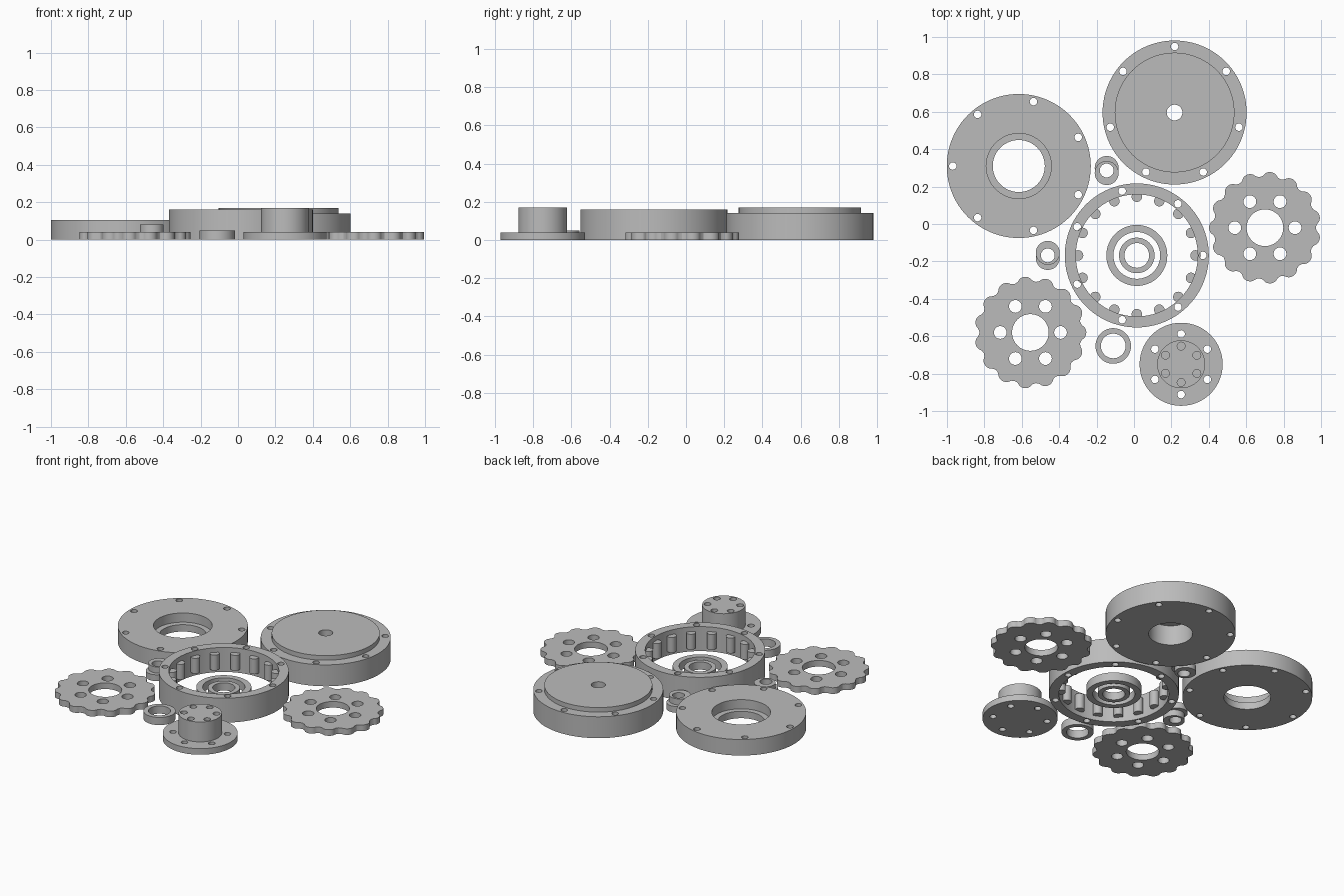
import bpy, bmesh, math
from math import cos, sin, pi, radians

if "Cube" in bpy.data.objects:
    bpy.data.objects.remove(bpy.data.objects["Cube"])

steel = bpy.data.materials.new("grey_steel")
steel.diffuse_color = (0.5, 0.5, 0.5, 1)
steel.use_nodes = True
steel.node_tree.nodes["Principled BSDF"].inputs["Base Color"].default_value = steel.diffuse_color


def make(name, bm, loc):
    """Turn a bmesh into a smooth-sided object."""
    bmesh.ops.recalc_face_normals(bm, faces=bm.faces)
    me = bpy.data.meshes.new(name)
    bm.to_mesh(me)
    bm.free()
    me.materials.append(steel)
    ob = bpy.data.objects.new(name, me)
    ob.location = (loc[0], loc[1], 0)
    bpy.context.collection.objects.link(ob)
    finish(me)
    return ob


def finish(me):
    for p in me.polygons:
        p.use_smooth = True
    me.set_sharp_from_angle(angle=radians(30))


def prism(bm, outline, z0, z1):
    """Extrude a flat outline from z0 to z1."""
    lo = [bm.verts.new((x, y, z0)) for x, y in outline]
    hi = [bm.verts.new((x, y, z1)) for x, y in outline]
    n = len(outline)
    bm.faces.new(lo[::-1])
    bm.faces.new(hi)
    for i in range(n):
        j = (i + 1) % n
        bm.faces.new((lo[i], lo[j], hi[j], hi[i]))


def circle(r, cx=0, cy=0, n=32):
    return [(cx + r * cos(2 * pi * i / n), cy + r * sin(2 * pi * i / n)) for i in range(n)]


def ring_of(count, radius, start=0):
    """Points spaced evenly on a circle, start in degrees."""
    return [(radius * cos(radians(start) + 2 * pi * k / count),
             radius * sin(radians(start) + 2 * pi * k / count)) for k in range(count)]


def lathe(name, profile, loc, n=96):
    """Revolve a closed (radius, height) profile about z."""
    bm = bmesh.new()
    rows = [[bm.verts.new((r * cos(2 * pi * i / n), r * sin(2 * pi * i / n), z))
             for i in range(n)] for r, z in profile]
    for k in range(len(profile)):
        m = (k + 1) % len(profile)
        if profile[k][0] == 0 and profile[m][0] == 0:
            continue
        for i in range(n):
            j = (i + 1) % n
            bm.faces.new((rows[k][i], rows[k][j], rows[m][j], rows[m][i]))
    bmesh.ops.remove_doubles(bm, verts=bm.verts, dist=1e-5)
    return make(name, bm, loc)


def combine(ob, cylinders, op='DIFFERENCE'):
    """Cut or add upright cylinders given as (x, y, radius, z0, z1)."""
    bm = bmesh.new()
    for x, y, r, z0, z1 in cylinders:
        prism(bm, circle(r, x, y, 64 if r > 0.05 else 32), z0, z1)
    tool = make("cutter", bm, ob.location)
    tool.hide_render = True
    mod = ob.modifiers.new("bool", 'BOOLEAN')
    mod.operation, mod.object, mod.solver = op, tool, 'EXACT'
    bpy.context.view_layer.update()
    dg = bpy.context.evaluated_depsgraph_get()
    me = bpy.data.meshes.new_from_object(ob.evaluated_get(dg))
    ob.modifiers.clear()
    ob.data = me
    finish(me)
    bpy.data.objects.remove(tool)


def bolt_holes(ob, count, radius, start, r=0.02, z0=-0.1, z1=0.3):
    combine(ob, [(x, y, r, z0, z1) for x, y in ring_of(count, radius, start)])


def tube(name, r_out, r_in, h, loc):
    return lathe(name, [(r_in, 0), (r_out, 0), (r_out, h), (r_in, h)], loc)


# end cover with stepped bearing seat
cover = lathe("end_cover", [(0.139, 0), (0.385, 0), (0.385, 0.105), (0.174, 0.105),
                            (0.174, 0.045), (0.139, 0.045)], (-0.616, 0.31))
bolt_holes(cover, 7, 0.353, 180)

# input cover with raised face and a pocket underneath
plate = lathe("input_cover", [(0.042, 0.17), (0.32, 0.17), (0.32, 0.14), (0.385, 0.14),
                              (0.385, 0), (0.13, 0), (0.13, 0.13), (0.042, 0.13)], (0.217, 0.596))
bolt_holes(plate, 7, 0.353, 90)

# ring housing and its roller pins
HOUSING = (0.015, -0.168)
housing = tube("ring_housing", 0.385, 0.326, 0.16, HOUSING)
bolt_holes(housing, 7, 0.353, 0)
bm = bmesh.new()
for x, y in ring_of(16, 0.314):
    prism(bm, circle(0.028, x, y), 0.03, 0.13)
make("roller_pins", bm, HOUSING)

# bearing races in the middle of the housing, and a loose spacer
tube("outer_race", 0.163, 0.125, 0.055, HOUSING)
tube("inner_race", 0.095, 0.066, 0.05, HOUSING)
tube("spacer_ring", 0.095, 0.066, 0.05, (-0.111, -0.652))

# eccentric cams: two offset discs with a common bore
for name, loc, s in (("cam_back", (-0.146, 0.286), 1), ("cam_side", (-0.461, -0.168), -1)):
    bm = bmesh.new()
    prism(bm, circle(0.064, 0, 0.0135 * s, 64), 0, 0.041)
    cam = make(name, bm, loc)
    combine(cam, [(0, -0.0135 * s, 0.064, 0.04, 0.08)], 'UNION')
    combine(cam, [(0, 0, 0.037, -0.1, 0.2)])

# output shaft with flange, through holes and blind top holes
shaft = lathe("output_shaft", [(0, 0), (0.222, 0), (0.222, 0.04), (0.128, 0.04),
                               (0.128, 0.17), (0, 0.17)], (0.252, -0.75))
bolt_holes(shaft, 6, 0.162, 90)
bolt_holes(shaft, 6, 0.097, 90, r=0.021, z0=0.11)


# cycloidal discs with fifteen lobes
def cycloid(turn, R=0.314, r=0.0285, e=0.0135, N=16, steps=300):
    pts = []
    for i in range(steps):
        t = 2 * pi * i / steps
        a = (1 - N) * t
        psi = math.atan2(sin(a), R / (e * N) - cos(a))
        x = R * cos(t) - r * cos(t + psi) - e * cos(N * t)
        y = -R * sin(t) + r * sin(t + psi) + e * sin(N * t)
        pts.append((turn * x, turn * y))
    return pts


for name, loc, turn in (("cycloid_disc_right", (0.70, -0.02), 1),
                        ("cycloid_disc_left", (-0.554, -0.58), -1)):
    bm = bmesh.new()
    prism(bm, cycloid(turn), 0, 0.04)
    disc = make(name, bm, loc)
    combine(disc, [(0, 0, 0.098, -0.1, 0.2)])
    bolt_holes(disc, 6, 0.161, 0, r=0.034)
